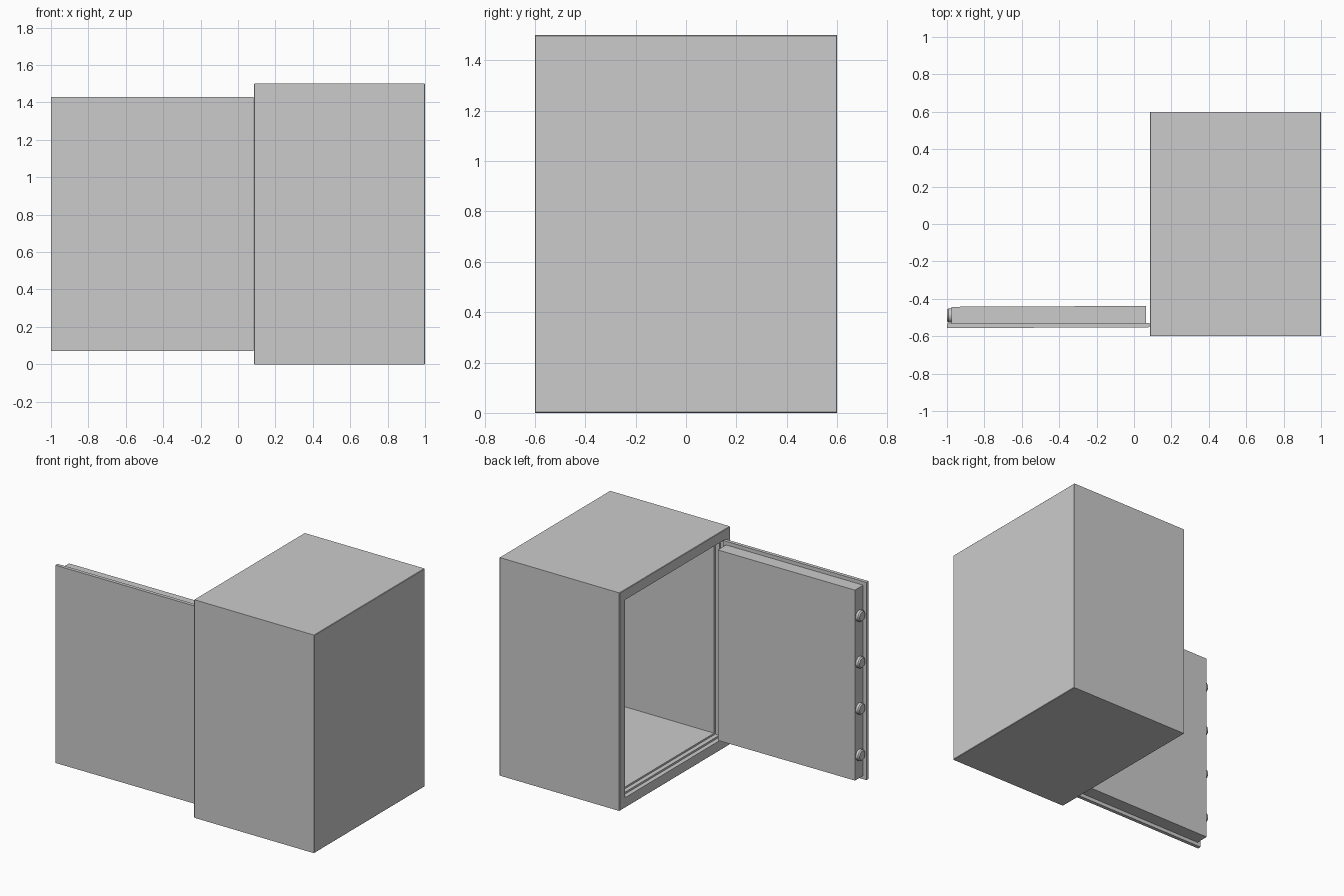
import bpy, bmesh, math
from mathutils import Matrix, Vector

if "Cube" in bpy.data.objects:
    bpy.data.objects.remove(bpy.data.objects["Cube"])

FRONT = 0.085   # x of the safe's open face
H = 1.5


def finish(bm, name, matrix=None):
    bmesh.ops.recalc_face_normals(bm, faces=bm.faces)
    me = bpy.data.meshes.new(name)
    bm.to_mesh(me)
    bm.free()
    ob = bpy.data.objects.new(name, me)
    bpy.context.collection.objects.link(ob)
    if matrix:
        ob.matrix_world = matrix
    return ob


def box(name, x, y, z, matrix=None):
    bm = bmesh.new()
    bmesh.ops.create_cube(bm, size=1)
    for v in bm.verts:
        v.co = [a + (b - a) * (c + 0.5) for (a, b), c in zip((x, y, z), v.co)]
    return finish(bm, name, matrix)


# Cabinet: nested rectangles (x, side inset, top/bottom inset) skinned from the
# outside rear, round the stepped door frame and into the hollow interior
rings = [
    (1.0, 0.003, 0.003), (0.997, 0, 0),
    (FRONT + 0.003, 0, 0), (FRONT, 0.003, 0.003),
    (FRONT, 0.06, 0.07), (FRONT + 0.03, 0.06, 0.07),
    (FRONT + 0.03, 0.074, 0.083), (FRONT + 0.06, 0.074, 0.083),
    (FRONT + 0.06, 0.088, 0.095), (0.91, 0.088, 0.095),
]
bm = bmesh.new()
loops = []
for x, sy, sz in rings:
    a, b, t = 0.6 - sy, sz, H - sz
    loops.append([bm.verts.new(p) for p in
                  ((x, -a, b), (x, a, b), (x, a, t), (x, -a, t))])
for p, q in zip(loops, loops[1:]):
    for i in range(4):
        j = (i + 1) % 4
        bm.faces.new((p[i], p[j], q[j], q[i]))
bm.faces.new(loops[0])
bm.faces.new(loops[-1])
finish(bm, "cabinet")

# Door swung open, a fraction short of square, about the hinge edge
hinge = Vector((FRONT, -0.55, 0))
swing = (Matrix.Translation(hinge) @ Matrix.Rotation(math.radians(0.25), 4, 'Z')
         @ Matrix.Translation(-hinge))
box("door_plate", (-1.0, 0.083), (-0.552, -0.528), (0.07, 1.43), swing)
box("door_block", (-0.975, 0.065), (-0.528, -0.438), (0.095, 1.405), swing)

# Locking bolts on the free edge, with chamfered tips
for n in range(4):
    bm = bmesh.new()
    profile = [(-0.96, 0.038), (-0.992, 0.038), (-1.0, 0.031)]
    sides, bolt = 24, []
    for x, r in profile:
        bolt.append([bm.verts.new((x, -0.484 + r * math.cos(k * math.tau / sides),
                                   0.256 + 0.319 * n + r * math.sin(k * math.tau / sides)))
                     for k in range(sides)])
    for p, q in zip(bolt, bolt[1:]):
        for k in range(sides):
            j = (k + 1) % sides
            bm.faces.new((p[k], p[j], q[j], q[k]))
    bm.faces.new(bolt[0])
    bm.faces.new(bolt[-1])
    ob = finish(bm, f"lock_bolt_{n + 1}", swing)
    bpy.context.view_layer.objects.active = ob
    ob.select_set(True)
    bpy.ops.object.shade_smooth_by_angle(angle=math.radians(30))
    ob.select_set(False)
